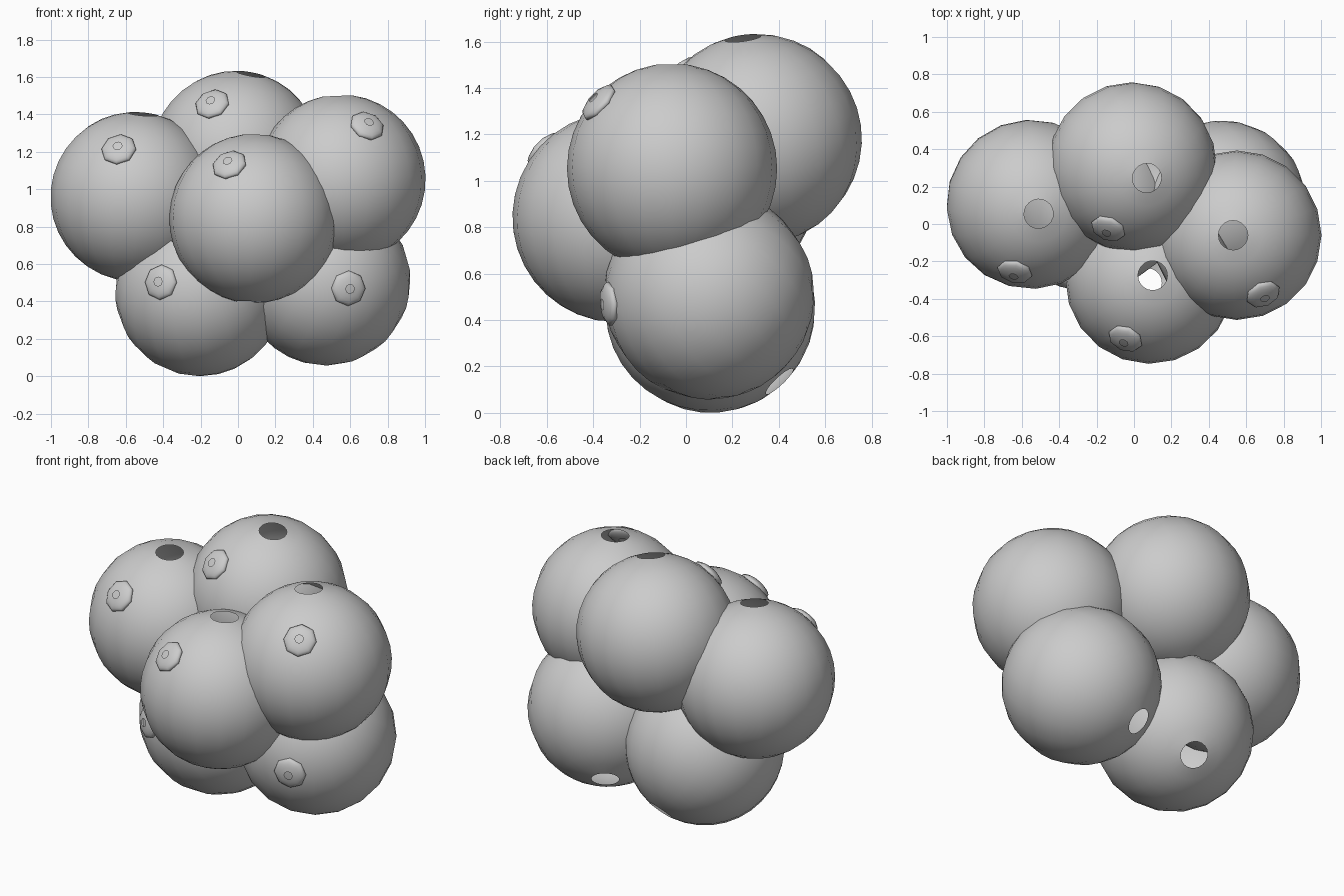
import bpy, bmesh
from mathutils import Vector

if "Cube" in bpy.data.objects:
    bpy.data.objects.remove(bpy.data.objects["Cube"])

R = 0.453


def ball(name, center, axis, radius, segs, rings, squash=1.0):
    """Smooth sphere shell aimed along an axis, open at both poles."""
    bm = bmesh.new()
    bmesh.ops.create_uvsphere(bm, u_segments=segs, v_segments=rings, radius=radius)
    poles = [v for v in bm.verts if abs(v.co.z) > radius * 0.9999]
    bmesh.ops.delete(bm, geom=poles, context='VERTS')
    for v in bm.verts:
        v.co.z *= squash
    for f in bm.faces:
        f.smooth = True
    mesh = bpy.data.meshes.new(name)
    bm.to_mesh(mesh)
    bm.free()
    ob = bpy.data.objects.new(name, mesh)
    ob.rotation_mode = 'QUATERNION'
    ob.rotation_quaternion = Vector(axis).to_track_quat('Z', 'Y')
    ob.location = center
    bpy.context.collection.objects.link(ob)
    return ob


# name: centre, pole-opening direction, button direction
berries = {
    "left": ((-0.55, 0.105, 0.96), (0.04, -0.05, 0.44), (-0.09, -0.37, 0.26)),
    "back": ((-0.01, 0.305, 1.18), (0.08, -0.06, 0.44), (-0.13, -0.335, 0.28)),
    "right": ((0.55, -0.06, 1.053), (-0.02, 0.0, 0.45), (0.14, -0.315, 0.285)),
    "front": ((0.085, -0.295, 0.843), (0.015, 0.02, 0.45), (-0.13, -0.315, 0.285)),
    "lower_left": ((-0.205, 0.105, 0.453), (-0.10, -0.30, 0.32), (-0.21, -0.40, 0.05)),
    "lower_right": ((0.47, 0.10, 0.51), (0.18, -0.28, 0.29), (0.12, -0.43, -0.04)),
}

for key, (c, pole, btn) in berries.items():
    # round berry shell
    ball(key + "_berry", c, pole, R, 20, 18)
    # flattened button on the skin
    d = Vector(btn).normalized()
    ball(key + "_button", Vector(c) + d * (R - 0.005), d, 0.095, 8, 12, 0.36)
